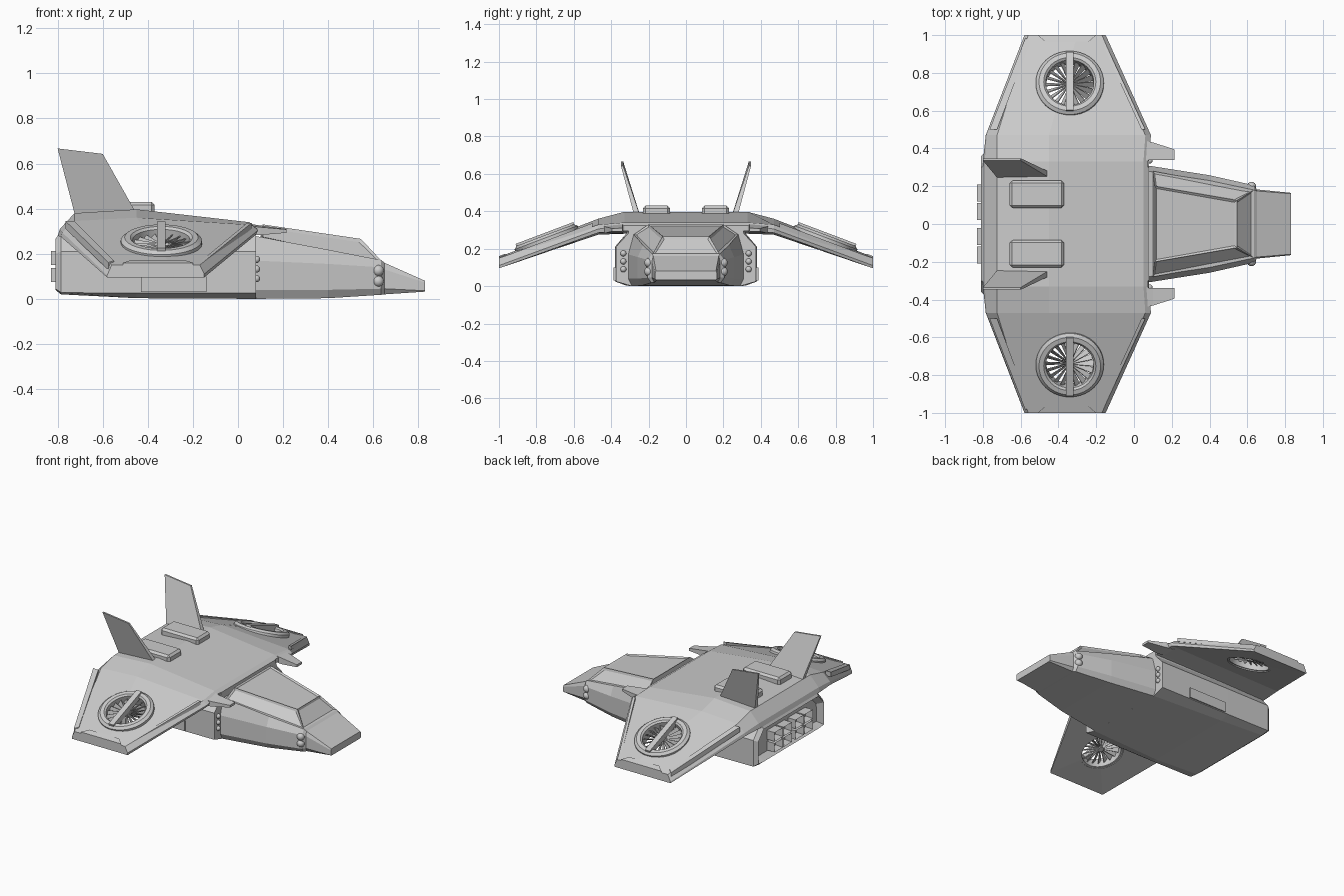
import bpy, bmesh, math
from mathutils import Matrix, Vector

if "Cube" in bpy.data.objects:
    bpy.data.objects.remove(bpy.data.objects["Cube"])


def finish(name, bm, mirror=False, smooth=False):
    bmesh.ops.recalc_face_normals(bm, faces=bm.faces)
    me = bpy.data.meshes.new(name)
    bm.to_mesh(me)
    bm.free()
    ob = bpy.data.objects.new(name, me)
    bpy.context.collection.objects.link(ob)
    if mirror:
        m = ob.modifiers.new("Mirror", 'MIRROR')
        m.use_axis = (False, True, False)
        m.use_mirror_merge = False
    if smooth:
        me.shade_smooth()
        me.set_sharp_from_angle(angle=math.radians(30))
    return ob


def loft(sections, closed=False, bm=None):
    """Skin equal-length point loops, capping the ends unless closed."""
    bm = bm or bmesh.new()
    rings = [[bm.verts.new(p) for p in s] for s in sections]
    pairs = list(zip(rings, rings[1:])) + ([(rings[-1], rings[0])] if closed else [])
    for a, b in pairs:
        for i in range(len(a)):
            j = (i + 1) % len(a)
            bm.faces.new((a[i], a[j], b[j], b[i]))
    if not closed:
        bm.faces.new(rings[0][::-1])
        bm.faces.new(rings[-1])
    bm.normal_update()
    return bm


def cross(x, half):
    """Symmetric cross-section at x from half-profile (y, z)."""
    return [(x, y, z) for y, z in half] + [(x, -y, z) for y, z in reversed(half)]


def box(x0, x1, y0, y1, z0, z1, bm=None):
    return loft([[(x, y0, z0), (x, y1, z0), (x, y1, z1), (x, y0, z1)] for x in (x0, x1)], bm=bm)


def inset(bm, test, width, depth):
    bmesh.ops.recalc_face_normals(bm, faces=bm.faces)
    faces = [f for f in bm.faces if test(f)]
    bmesh.ops.inset_individual(bm, faces=faces, thickness=width, depth=depth)


# Hull with recessed engine bay at the rear
bm = loft([
    cross(-.81, [(.30, .04), (.36, .045), (.36, .20), (.31, .255), (.30, .265)]),
    cross(-.785, [(.32, .02), (.38, .028), (.38, .21), (.32, .28), (.31, .30)]),
    cross(-.45, [(.32, .003), (.38, .025), (.38, .21), (.32, .28), (.31, .34)]),
    cross(.08, [(.29, 0), (.375, .025), (.375, .21), (.31, .28), (.30, .325)])])
inset(bm, lambda f: f.normal.x < -.95, .03, -.04)
finish("hull", bm)

# Side access panels
finish("side_panel", box(-.43, -.14, .37, .387, .03, .10), mirror=True)

# Nose
finish("nose", loft([
    cross(.07, [(.29, 0), (.31, .04), (.31, .17), (.28, .28)]),
    cross(.40, [(.235, .003), (.258, .04), (.258, .155), (.23, .218)]),
    cross(.635, [(.185, .018), (.205, .045), (.205, .14), (.18, .172)]),
    cross(.65, [(.17, .02), (.183, .045), (.183, .13), (.175, .16)]),
    cross(.83, [(.155, .032), (.165, .036), (.165, .072), (.16, .08)])]))

# Canopy with recessed windows
bm = loft([
    [(.10, -.28, .275), (.635, -.18, .17), (.635, .18, .17), (.10, .28, .275)],
    [(.11, -.20, .33), (.545, -.125, .266), (.545, .125, .266), (.11, .20, .33)]])
inset(bm, lambda f: f.normal.z > .2, .016, -.008)
finish("canopy", bm)

# Roof and drooping wings in one shell
root = [(-.80, .28), (-.79, .31), (-.725, .38), (-.45, .397), (.05, .34), (.075, .325), (.075, .295)]
crest = [(-.785, .275), (-.78, .295), (-.725, .345), (-.45, .36), (.06, .328), (.09, .305), (.08, .285)]
tip = [(-.58, .095), (-.58, .105), (-.56, .15), (-.30, .155), (-.17, .15), (-.15, .11), (-.15, .095)]
stations = [(-1, tip), (-.47, crest), (-.33, root), (.33, root), (.47, crest), (1, tip)]
wing = finish("wings", loft([[(x, y, z) for x, z in s] for y, s in stations]))

# Fan openings cut through the wings
frame = Matrix.Translation((-.34, .745, .252)) @ Matrix.Rotation(-math.atan2(.2, .53), 4, 'X')
bm = bmesh.new()
bmesh.ops.create_cone(bm, cap_ends=True, segments=40, radius1=.14, radius2=.14, depth=.3, matrix=frame)
cutter = finish("fan_cutter", bm, mirror=True)
cutter.hide_render = True
cutter.display_type = 'WIRE'
cut = wing.modifiers.new("FanHoles", 'BOOLEAN')
cut.operation, cut.object, cut.solver = 'DIFFERENCE', cutter, 'EXACT'
bpy.context.view_layer.objects.active = wing
bpy.ops.object.modifier_apply(modifier=cut.name)
bpy.data.objects.remove(cutter)

# Fan rings
profile = [(.127, -.06), (.127, .012), (.138, .022), (.163, .022), (.18, .008), (.18, -.025), (.15, -.06)]
rings = []
for i in range(40):
    a = math.tau * i / 40
    rings.append([frame @ Vector((r * math.cos(a), r * math.sin(a), z)) for r, z in profile])
finish("fan_ring", loft(rings, closed=True), mirror=True, smooth=True)

# Pitched fan blades and hub
bm = bmesh.new()
for i in range(20):
    m = frame @ Matrix.Rotation(math.tau * i / 20, 4, 'Z') @ Matrix.Translation((0, 0, -.02))
    blade = []
    for x, w in ((.015, .003), (.13, .014)):
        blade.append([m @ Vector(p) for p in ((x, -w, -.011), (x, -w + .003, -.013),
                                              (x, w, .011), (x, w - .003, .013))])
    loft(blade, bm=bm)
bmesh.ops.create_cone(bm, cap_ends=True, segments=16, radius1=.02, radius2=.02, depth=.04,
                      matrix=frame @ Matrix.Translation((0, 0, -.02)))
finish("fan_blades", bm, mirror=True)

# Bar across each fan
bm = box(-.019, .019, -.165, .165, -.005, .034)
bm.transform(frame)
finish("fan_bar", bm, mirror=True)


# Raised edge plates on the wings, following the wing slope
def plate(name, outline, h=.012):
    def top(y):
        return .352 - (y - .47) * .2 / .53
    finish(name, loft([[(x, y, top(y) + d) for x, y in outline] for d in (-.03, h)]), mirror=True)


plate("wing_rear_strip", [(-.765, .50), (-.725, .50), (-.55, .965), (-.575, .985)], .004)
plate("wing_front_strip", [(.06, .50), (.04, .50), (-.175, .97), (-.158, .97)], -.004)
plate("wing_tip_plate", [(-.51, 1.0), (-.47, .965), (-.24, .965), (-.20, 1.0)], .008)

# Tail fins
finish("tail_fin", loft([
    [(-.72, .24, .36), (-.44, .24, .36), (-.44, .272, .36), (-.72, .272, .36)],
    [(-.80, .336, .667), (-.60, .336, .643), (-.60, .348, .643), (-.80, .348, .667)]]), mirror=True)

# Roof pods
pod = finish("roof_pod", box(-.66, -.37, .085, .23, .36, .43), mirror=True)
bev = pod.modifiers.new("Bevel", 'BEVEL')
bev.width, bev.segments = .014, 1

# Wing root guns
finish("gun", loft([
    [(.04, .335, .29), (.04, .445, .285), (.04, .445, .325), (.04, .335, .335)],
    [(.10, .34, .283), (.10, .432, .283), (.10, .432, .318), (.10, .34, .325)],
    [(.215, .34, .293), (.215, .395, .293), (.215, .395, .308), (.215, .34, .31)]]), mirror=True)

# Engine nozzles: hollow boxes in two rows
for z in (.075, .15):
    bm = bmesh.new()
    for y in (.02, .12):
        box(-.83, -.75, y, y + .09, z, z + .062, bm)
    inset(bm, lambda f: f.normal.x < -.9, .01, -.05)
    finish("engine_nozzle", bm, mirror=True)

# Lamps on the nose and hull front
bm = bmesh.new()
lamps = [((.622, .198, z), .025) for z in (.125, .078)]
lamps += [((.082, .335, z), .016) for z in (.09, .132, .175)]
for pos, r in lamps:
    bmesh.ops.create_uvsphere(bm, u_segments=16, v_segments=10, radius=r, matrix=Matrix.Translation(pos))
finish("lamps", bm, mirror=True, smooth=True)
